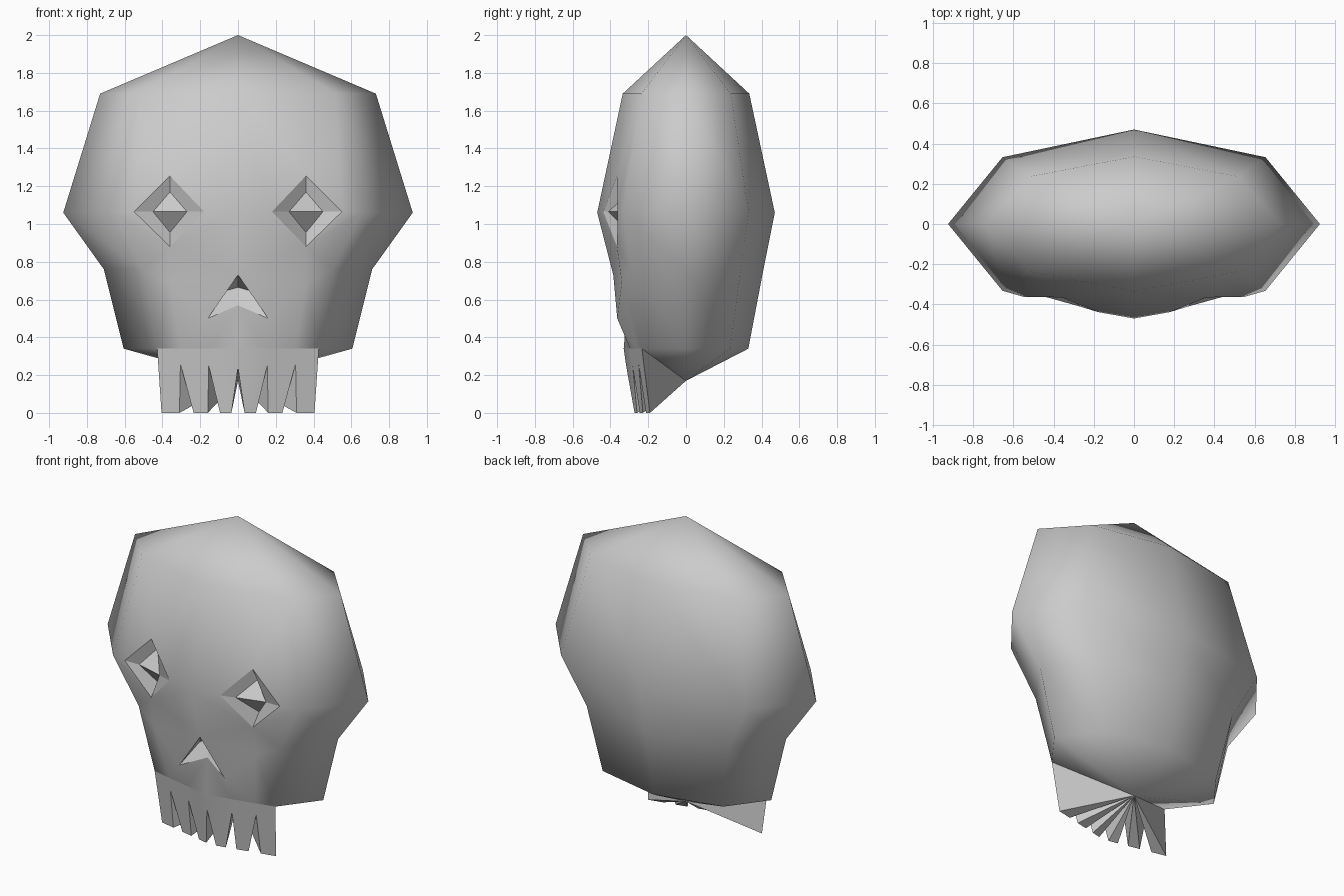
import bpy, bmesh
from math import sin, cos, radians
from mathutils import Vector

if "Cube" in bpy.data.objects:
    bpy.data.objects.remove(bpy.data.objects["Cube"], do_unlink=True)

bone = bpy.data.materials.new("bone_grey")
bone.use_nodes = True
colour = (0.6, 0.6, 0.6, 1)
bone.diffuse_color = colour
bone.node_tree.nodes["Principled BSDF"].inputs["Base Color"].default_value = colour


def build(name, faces, away_from, smooth=True):
    """Mesh from polygons, each turned to face away from a point."""
    bm = bmesh.new()
    for face in faces:
        bm.faces.new([bm.verts.new(p) for p in face])
    bmesh.ops.remove_doubles(bm, verts=bm.verts, dist=0.0005)
    bm.normal_update()
    for f in bm.faces:
        f.smooth = smooth
        if f.normal.dot(f.calc_center_median() - Vector(away_from)) < 0:
            f.normal_flip()
    mesh = bpy.data.meshes.new(name)
    bm.to_mesh(mesh)
    bm.free()
    mesh.materials.append(bone)
    obj = bpy.data.objects.new(name, mesh)
    bpy.context.collection.objects.link(obj)
    return obj


def both(faces):
    """Faces plus their mirror image across x = 0."""
    return faces + [[(-x, y, z) for x, y, z in f] for f in faces]


# Cranium rings: height, half width, half depth
rings = [(1.69, .73, .335), (1.06, .925, .47), (.76, .71, .41), (.34, .605, .33)]
crown, base = (0, 0, 2), (0, 0, .17)


def ring_point(i, angle):
    z, rx, ry = rings[i]
    return (rx * cos(radians(angle)), ry * sin(radians(angle)), z)


# Back and sides of the cranium
shell = []
for a in range(-45, 225, 45):
    b = a + 45
    shell.append([crown, ring_point(0, a), ring_point(0, b)])
    for i in range(3):
        shell.append([ring_point(i, a), ring_point(i + 1, a),
                      ring_point(i + 1, b), ring_point(i, b)])
    shell.append([base, ring_point(3, a), ring_point(3, b)])

# Face landmarks on one half
front = [ring_point(i, -90) for i in range(2)]
corner = [ring_point(i, -45) for i in range(4)]
eye_in, eye_out = (.18, -.438, 1.065), (.55, -.362, 1.065)
eye_top, eye_low = (.36, -.365, 1.255), (.36, -.365, .88)
nose_top, nose_low, nostril = (0, -.385, .73), (0, -.31, .57), (.16, -.364, .5)
cheek = (.36, -.34, .69)


def jaw(x, z):
    return (x, .22 * x - .28 - .147 * z, z)


lip = [jaw(0, .34), jaw(.155, .34), jaw(.305, .34), corner[3]]
face = [
    [crown, front[0], corner[0]],
    [front[0], front[1], eye_in, eye_top],
    [front[0], eye_top, corner[0]],
    [corner[0], eye_top, eye_out, corner[1]],
    [front[1], nose_top, eye_low, eye_in],
    [eye_low, nose_top, cheek],
    [eye_low, cheek, corner[2]],
    [eye_low, corner[2], corner[1], eye_out],
    [nose_top, nostril, cheek],
    [nose_low, lip[0], lip[1], nostril],
    [nostril, lip[1], lip[2]],
    [nostril, lip[2], cheek],
    [cheek, lip[2], lip[3]],
    [cheek, lip[3], corner[2]],
]
build("skull", shell + both(face), (0, 0, 1))

# Eye sockets: sloping walls round a floor folded along its middle
rim = [eye_top, eye_out, eye_low, eye_in]
floor = [(.36, -.3, 1.17), (.45, -.36, 1.065), (.36, -.3, .955), (.27, -.41, 1.065)]
socket = [[rim[i - 1], rim[i], floor[i], floor[i - 1]] for i in range(4)]
socket += [[floor[3], floor[0], floor[1]], [floor[1], floor[2], floor[3]]]
build("eye_sockets", both(socket), (0, 5, 1), smooth=False)

# Nose cavity
deep, deep_side = (0, -.27, .665), (.07, -.285, .645)
cavity = [[nose_top, deep, deep_side], [nose_top, deep_side, nostril],
          [deep, nose_low, nostril, deep_side]]
build("nose_cavity", both(cavity), (0, 5, .6), smooth=False)

# Teeth: tapered panels with pointed gaps, and an underside fanned to the base
gaps = [jaw(0, .24), jaw(.155, .25), jaw(.305, .26)]
tips = [(.035, .095), (.16, .235), (.31, .405)]
teeth, under = [], []
for i, (a, b) in enumerate(tips):
    edge = [gaps[i], jaw(a, 0), jaw(b, 0), gaps[i + 1] if i < 2 else lip[3]]
    panel = [lip[i]] + edge + ([lip[i + 1]] if i < 2 else [])
    teeth.append(panel)
    under += [[base, edge[k], edge[k + 1]] for k in range(3)]
build("teeth", both(teeth), (0, 1, .2))
build("teeth_underside", both(under), (0, -.15, 2), smooth=False)
